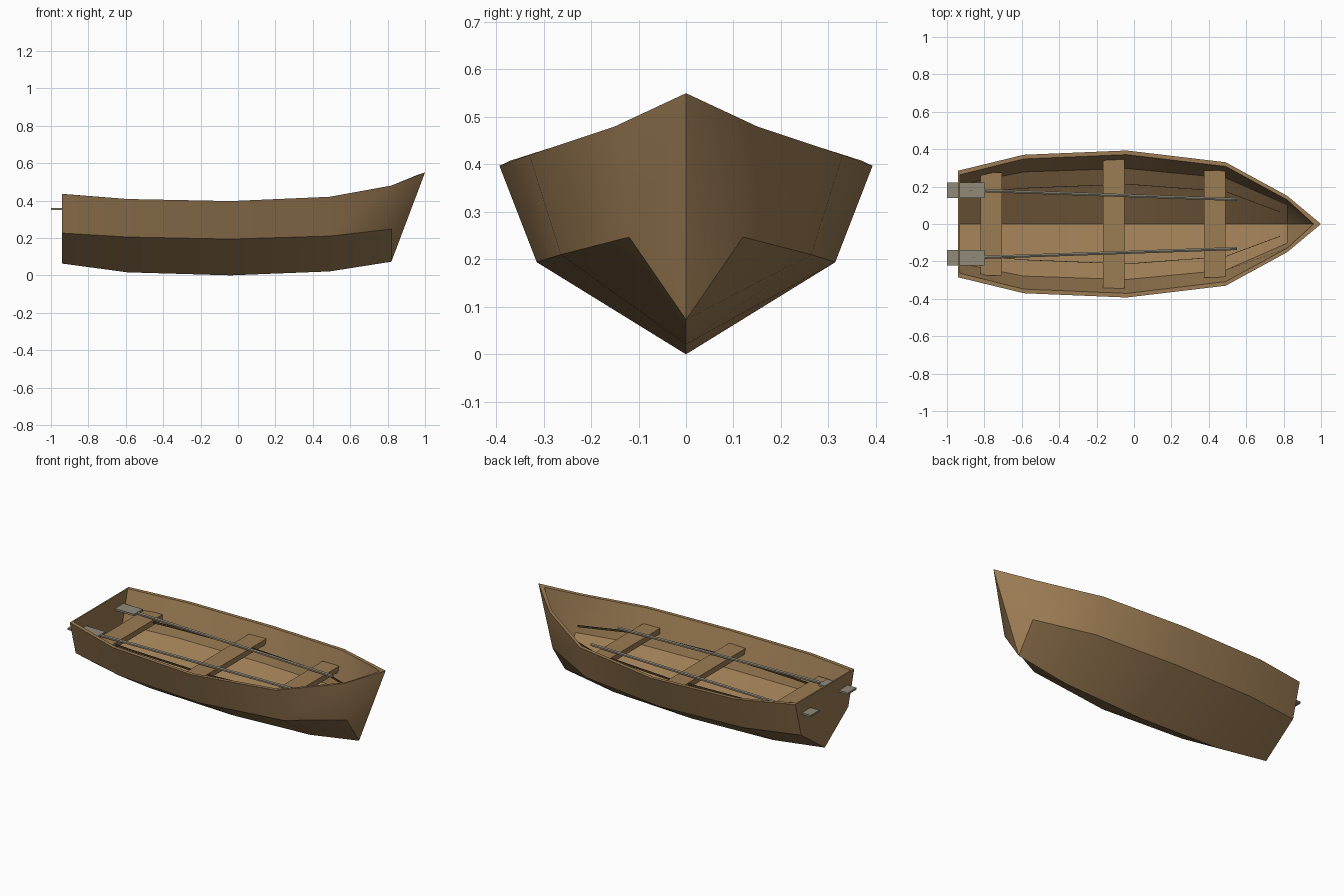
import bpy, bmesh, math
from mathutils import Vector

if "Cube" in bpy.data.objects:
    bpy.data.objects.remove(bpy.data.objects["Cube"])


def material(name, rgb):
    m = bpy.data.materials.new(name)
    m.diffuse_color = (*rgb, 1)
    m.use_nodes = True
    m.node_tree.nodes["Principled BSDF"].inputs["Base Color"].default_value = m.diffuse_color
    return m


wood = material("brown wood", (0.33, 0.2, 0.088))
grey = material("weathered grey wood", (0.28, 0.255, 0.19))
dark = material("dark wood", (0.07, 0.045, 0.022))


def finish(bm, name, mat):
    bmesh.ops.recalc_face_normals(bm, faces=bm.faces)
    me = bpy.data.meshes.new(name)
    bm.to_mesh(me)
    bm.free()
    me.materials.append(mat)
    ob = bpy.data.objects.new(name, me)
    bpy.context.collection.objects.link(ob)
    return ob


def box(name, lo, hi, mat):
    bm = bmesh.new()
    bmesh.ops.create_cube(bm, size=1)
    for v in bm.verts:
        v.co = Vector([lo[i] + (v.co[i] + 0.5) * (hi[i] - lo[i]) for i in range(3)])
    return finish(bm, name, mat)


# Hull stations: x, sheer half-width, sheer z, chine z, keel z
STATIONS = [(-0.94, 0.285, 0.435, 0.226, 0.063),
            (-0.59, 0.370, 0.408, 0.205, 0.016),
            (-0.04, 0.393, 0.397, 0.194, 0.0),
            (0.49, 0.330, 0.420, 0.210, 0.021),
            (0.82, 0.150, 0.480, 0.247, 0.073)]


def shell(bm, t, tip):
    """One V-bottom skin, moved inwards by t, closed at the stern and meeting at the bow tip."""
    rows = []
    for i, (x, w, zs, zc, zk) in enumerate(STATIONS):
        if i == 0:
            x += t * 0.4
        cw = 0.8 * w - 0.8 * t
        pts = [(w - t, zs), (cw, zc + 0.5 * t), (0, zk + t), (-cw, zc + 0.5 * t), (t - w, zs)]
        rows.append([bm.verts.new((x, y, z)) for y, z in pts])
    end = bm.verts.new(tip)
    for a, b in zip(rows, rows[1:]):
        for j in range(4):
            bm.faces.new((a[j], a[j + 1], b[j + 1], b[j]))
    for j in range(4):
        bm.faces.new((rows[-1][j], rows[-1][j + 1], end))
    bm.faces.new(rows[0])
    return [r[0] for r in rows] + [end] + [r[4] for r in reversed(rows)]


# Hull: outer and inner skins joined by the rim
bm = bmesh.new()
outer = shell(bm, 0, (1.0, 0, 0.55))
inner = shell(bm, 0.022, (0.96, 0, 0.537))
n = len(outer)
for i in range(n):
    k = (i + 1) % n
    bm.faces.new((outer[i], outer[k], inner[k], inner[i]))
hull = finish(bm, "hull", wood)
bpy.context.view_layer.objects.active = hull
hull.select_set(True)
bpy.ops.object.shade_smooth_by_angle(angle=math.radians(30))

# Seats
for name, x0, x1, w in (("stern_seat", -0.82, -0.705, 0.275),
                        ("middle_seat", -0.165, -0.05, 0.35),
                        ("bow_seat", 0.375, 0.488, 0.285)):
    box(name, (x0, -w, 0.3), (x1, w, 0.333), wood)

for side, s in (("left", 1), ("right", -1)):
    # Oars: flat blade and slim shaft
    ys = sorted((s * 0.138, s * 0.222))
    box(side + "_oar_blade", (-1.0, ys[0], 0.35), (-0.8, ys[1], 0.361), grey)
    a, b = Vector((-0.88, s * 0.181, 0.352)), Vector((0.55, s * 0.131, 0.346))
    bm = bmesh.new()
    bmesh.ops.create_cone(bm, cap_ends=True, segments=6, radius1=0.0095,
                          radius2=0.0095, depth=(b - a).length)
    rot = (b - a).to_track_quat('Z', 'Y')
    for v in bm.verts:
        v.co = rot @ v.co + (a + b) / 2
    finish(bm, side + "_oar_shaft", grey)

    # Thin riser strip running under the seats
    bm = bmesh.new()
    path = [(-0.7, 0.18), (-0.59, 0.19), (-0.04, 0.212), (0.49, 0.172), (0.78, 0.064)]
    rows = [[bm.verts.new((x, s * (y + dy), z)) for dy, z in
             ((0, 0.316), (0.003, 0.316), (0.003, 0.328), (0, 0.328))] for x, y in path]
    for p, q in zip(rows, rows[1:]):
        for j in range(4):
            k = (j + 1) % 4
            bm.faces.new((p[j], p[k], q[k], q[j]))
    bm.faces.new(rows[0])
    bm.faces.new(rows[-1])
    finish(bm, side + "_riser", dark)
